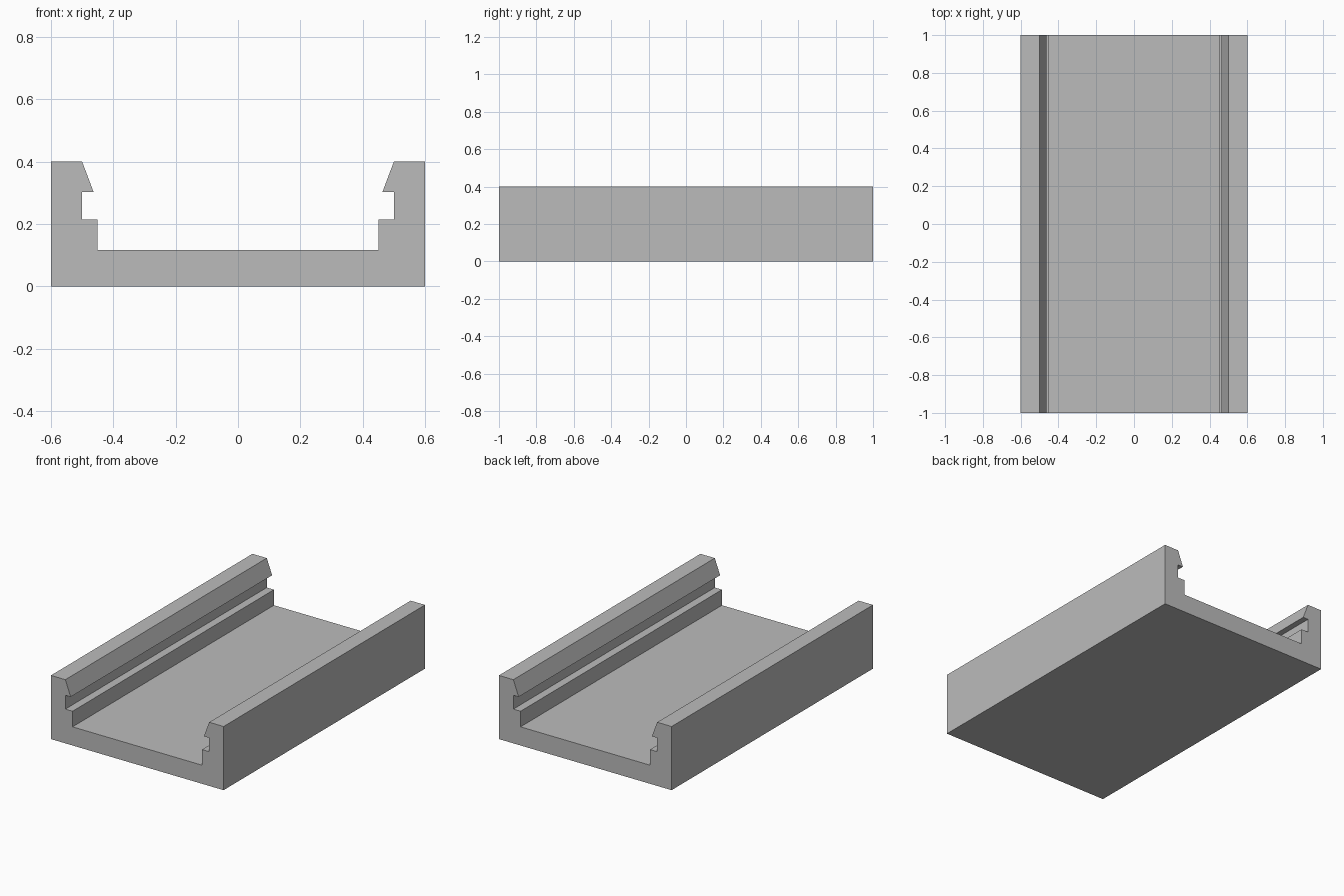
import bpy
import bmesh

cube = bpy.data.objects.get("Cube")
if cube:
    bpy.data.objects.remove(cube, do_unlink=True)

LENGTH = 2.0

# Plain grey material
grey = bpy.data.materials.new("plain_grey")
grey.use_nodes = True
colour = (0.5, 0.5, 0.5, 1.0)
grey.diffuse_color = colour
grey.node_tree.nodes["Principled BSDF"].inputs["Base Color"].default_value = colour

# Half of the channel section: outer wall, hooked lip, slot, ledge, floor
half = [
    (0.6, 0.0), (0.6, 0.4), (0.5, 0.4), (0.463, 0.302),
    (0.5, 0.302), (0.5, 0.215), (0.45, 0.215), (0.45, 0.117),
]
section = half + [(-x, z) for x, z in reversed(half)]

# Extrude the whole section along the channel
bm = bmesh.new()
front = bm.faces.new([bm.verts.new((x, -LENGTH / 2, z)) for x, z in section])
result = bmesh.ops.extrude_face_region(bm, geom=[front], use_keep_orig=True)
moved = [v for v in result["geom"] if isinstance(v, bmesh.types.BMVert)]
bmesh.ops.translate(bm, verts=moved, vec=(0, LENGTH, 0))
bmesh.ops.recalc_face_normals(bm, faces=bm.faces[:])

mesh = bpy.data.meshes.new("channel_rail")
bm.to_mesh(mesh)
bm.free()
mesh.materials.append(grey)
rail = bpy.data.objects.new("channel_rail", mesh)
bpy.context.scene.collection.objects.link(rail)
